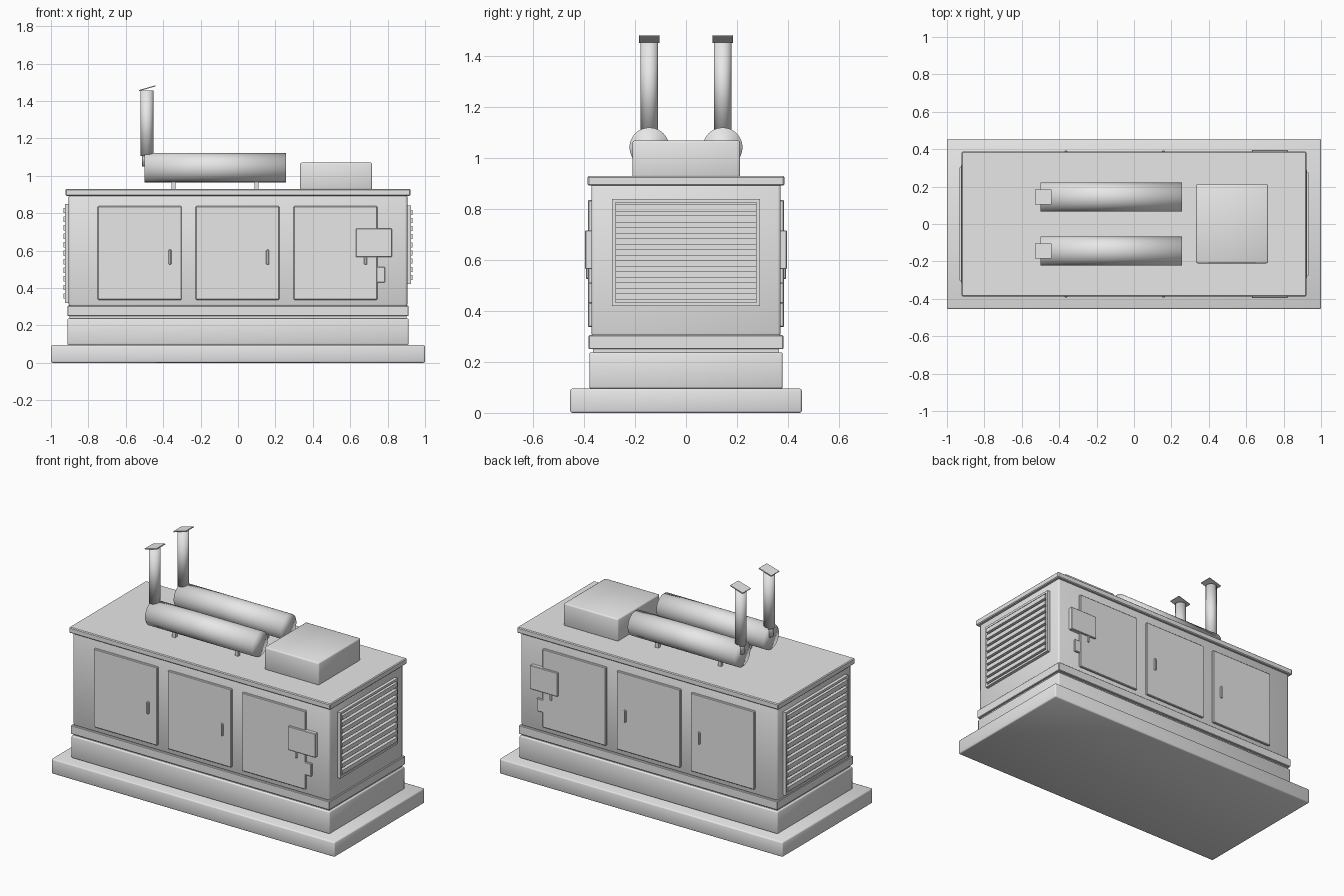
import bpy, bmesh, math
from mathutils import Matrix

cube = bpy.data.objects.get("Cube")
if cube:
    bpy.data.objects.remove(cube, do_unlink=True)

GREY = (0.8, 0.8, 0.8, 1)
metal = bpy.data.materials.new("plain_grey")
metal.use_nodes = True
metal.diffuse_color = GREY
metal.node_tree.nodes["Principled BSDF"].inputs["Base Color"].default_value = GREY


def finish(name, bm, smooth=False, bevel=0):
    mesh = bpy.data.meshes.new(name)
    for face in bm.faces:
        face.smooth = smooth
    bm.to_mesh(mesh)
    bm.free()
    mesh.materials.append(metal)
    obj = bpy.data.objects.new(name, mesh)
    bpy.context.scene.collection.objects.link(obj)
    if bevel:
        mod = obj.modifiers.new("edge_bevel", 'BEVEL')
        mod.width = bevel
        mod.segments = 2 if smooth else 1
        mod.limit_method = 'ANGLE'
    return obj


def add_box(bm, x, y, z):
    """Box between (low, high) pairs on each axis."""
    spans = (x, y, z)
    centre = [(a + b) / 2 for a, b in spans]
    size = [abs(b - a) for a, b in spans]
    bmesh.ops.create_cube(
        bm, size=1, matrix=Matrix.Translation(centre) @ Matrix.Diagonal((*size, 1)))


def box(name, x, y, z, smooth=False, bevel=0):
    bm = bmesh.new()
    add_box(bm, x, y, z)
    return finish(name, bm, smooth, bevel)


def block(name, half_x, half_y, z, smooth=False, bevel=0):
    return box(name, (-half_x, half_x), (-half_y, half_y), z, smooth, bevel)


def cylinder(name, radius, length, centre, along_x=False, sides=32):
    bm = bmesh.new()
    turn = Matrix.Rotation(math.pi / 2, 4, 'Y') if along_x else Matrix()
    bmesh.ops.create_cone(bm, cap_ends=True, segments=sides, radius1=radius,
                          radius2=radius, depth=length,
                          matrix=Matrix.Translation(centre) @ turn)
    return finish(name, bm, True)


# Plinth, fuel tank and enclosure
block("base_slab", 1.0, 0.455, (0, 0.095), True, 0.008)
block("fuel_tank", 0.912, 0.38, (0.095, 0.238), True, 0.008)
block("tank_gap", 0.9, 0.366, (0.235, 0.255))
block("bottom_trim", 0.912, 0.383, (0.25, 0.305), False, 0.003)
block("enclosure", 0.905, 0.372, (0.3, 0.9), True, 0.012)
block("roof", 0.922, 0.387, (0.893, 0.93), False, 0.005)

# Doors, handles and latch plates on both long sides
DOOR_WIDTH = 0.448
for side, label in ((-1, "front"), (1, "back")):
    for i, left in enumerate((-0.75, -0.227, 0.297)):
        box(f"{label}_door_{i + 1}", (left, left + DOOR_WIDTH),
            (side * 0.36, side * 0.385), (0.337, 0.837), False, 0.004)
        handle = left + 0.386
        box(f"{label}_handle_{i + 1}", (handle - 0.008, handle + 0.008),
            (side * 0.38, side * 0.393), (0.525, 0.605), False, 0.004)
    box(f"{label}_latch_plate", (0.63, 0.823),
        (side * 0.36, side * 0.396), (0.565, 0.717), False, 0.003)
    box(f"{label}_lower_latch", (0.68, 0.785),
        (side * 0.36, side * 0.384), (0.43, 0.512), False, 0.003)


# Louvred grilles on both ends
def grille(name, side, half_y, low, high, count):
    box(name + "_panel", (side * 0.895, side * 0.912),
        (-half_y, half_y), (low, high))
    rim = 0.014
    bm = bmesh.new()
    depth = (side * 0.9, side * 0.925)
    for z in (low, high - rim):
        add_box(bm, depth, (-half_y, half_y), (z, z + rim))
    for y in (-half_y, half_y - rim):
        add_box(bm, depth, (y, y + rim), (low + rim, high - rim))
    finish(name + "_frame", bm)
    bm = bmesh.new()
    pitch = (high - low - 2 * rim) / count
    for i in range(count):
        z = low + rim + pitch * (i + 0.2)
        add_box(bm, (side * 0.9, side * 0.932),
                (-half_y + rim, half_y - rim), (z, z + pitch * 0.62))
    finish(name + "_slats", bm)


grille("right_end_grille", 1, 0.29, 0.42, 0.84, 9)
grille("left_end_grille", -1, 0.315, 0.32, 0.85, 11)

# Roof housing
box("roof_housing", (0.332, 0.717), (-0.21, 0.212), (0.925, 1.07), True, 0.008)

# Pair of silencers with stacks and tilted rain caps
PIPE_X = -0.487
for side, label in ((-1, "front"), (1, "back")):
    y = side * 0.144
    cylinder(f"{label}_silencer", 0.078, 0.757, (-0.122, y, 1.043), True)
    for i, x in enumerate((-0.345, 0.098)):
        box(f"{label}_silencer_foot_{i + 1}", (x - 0.011, x + 0.011),
            (y - 0.011, y + 0.011), (0.925, 0.99))
    cylinder(f"{label}_stack_collar", 0.025, 0.08, (PIPE_X, y, 1.09), sides=20)
    cylinder(f"{label}_stack", 0.034, 0.35, (PIPE_X, y, 1.28), sides=24)
    cap = block(f"{label}_rain_cap", 0.046, 0.04, (-0.003, 0.003))
    cap.location = (-0.485, y, 1.468)
    cap.rotation_euler.y = math.radians(-16)
